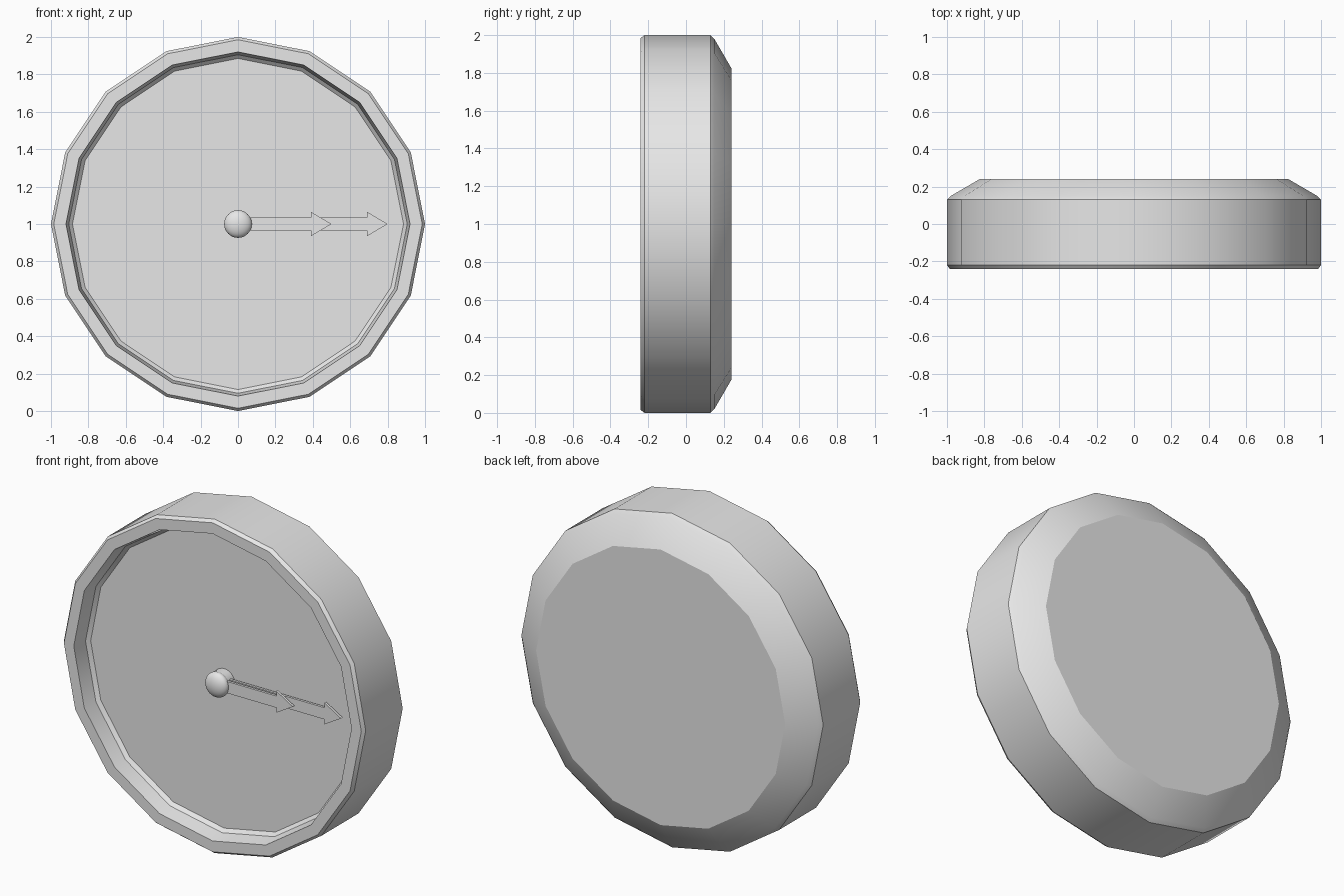
import bpy, bmesh, math

cube = bpy.data.objects.get("Cube")
if cube:
    bpy.data.objects.remove(cube, do_unlink=True)

grey = bpy.data.materials.new("plain grey")
grey.diffuse_color = (0.8, 0.8, 0.8, 1)
grey.use_nodes = True
grey.node_tree.nodes["Principled BSDF"].inputs["Base Color"].default_value = (0.8, 0.8, 0.8, 1)

CENTRE_Z = 1.0


def finish(name, bm):
    """Turn a bmesh into a shaded object at the clock's centre height."""
    bmesh.ops.recalc_face_normals(bm, faces=bm.faces)
    mesh = bpy.data.meshes.new(name)
    bm.to_mesh(mesh)
    bm.free()
    mesh.materials.append(grey)
    obj = bpy.data.objects.new(name, mesh)
    obj.location.z = CENTRE_Z
    bpy.context.collection.objects.link(obj)
    bpy.ops.object.select_all(action='DESELECT')
    obj.select_set(True)
    bpy.context.view_layer.objects.active = obj
    bpy.ops.object.shade_smooth_by_angle(angle=math.radians(30))
    return obj


def lathe(name, profile, sides):
    """Revolve (radius, y) points about the y axis and cap both ends."""
    bm = bmesh.new()
    rings = []
    for r, y in profile:
        angles = [2 * math.pi * i / sides for i in range(sides)]
        rings.append([bm.verts.new((r * math.sin(a), y, r * math.cos(a))) for a in angles])
    for a, b in zip(rings, rings[1:]):
        for i in range(sides):
            j = (i + 1) % sides
            bm.faces.new((a[i], a[j], b[j], b[i]))
    bm.faces.new(rings[0])
    bm.faces.new(rings[-1])
    return finish(name, bm)


def arrow_hand(name, length, front, back):
    """Flat arrow pointing along +x."""
    neck = length - 0.11
    half = [(0.0, 0.035), (neck, 0.035), (neck, 0.065)]
    outline = half + [(length, 0)] + [(x, -z) for x, z in reversed(half)]
    bm = bmesh.new()
    face = bm.faces.new([bm.verts.new((x, front, z)) for x, z in outline])
    extruded = bmesh.ops.extrude_face_region(bm, geom=[face])["geom"]
    moved = [v for v in extruded if isinstance(v, bmesh.types.BMVert)]
    bmesh.ops.translate(bm, verts=moved, vec=(0, back - front, 0))
    return finish(name, bm)


# Case: bevelled back, straight side, front rim and the recess holding the dial
lathe("clock_case_and_dial", [
    (0.825, 0.24), (0.98, 0.15), (1.0, 0.13), (1.0, -0.22), (0.985, -0.24),
    (0.92, -0.24), (0.905, -0.15), (0.885, -0.13)], 16)

# Hands: the short one sits in front of the long one
arrow_hand("long_hand", 0.8, -0.168, -0.153)
arrow_hand("short_hand", 0.5, -0.195, -0.18)

# Hub: short pin with a rounded cap
lathe("hub_pin", [(0.07, -0.13), (0.07, -0.195)], 32)
bm = bmesh.new()
bmesh.ops.create_uvsphere(bm, u_segments=32, v_segments=16, radius=0.074)
bmesh.ops.scale(bm, verts=bm.verts, vec=(1, 0.55, 1))
bmesh.ops.translate(bm, verts=bm.verts, vec=(0, -0.197, 0))
finish("hub_cap", bm)
